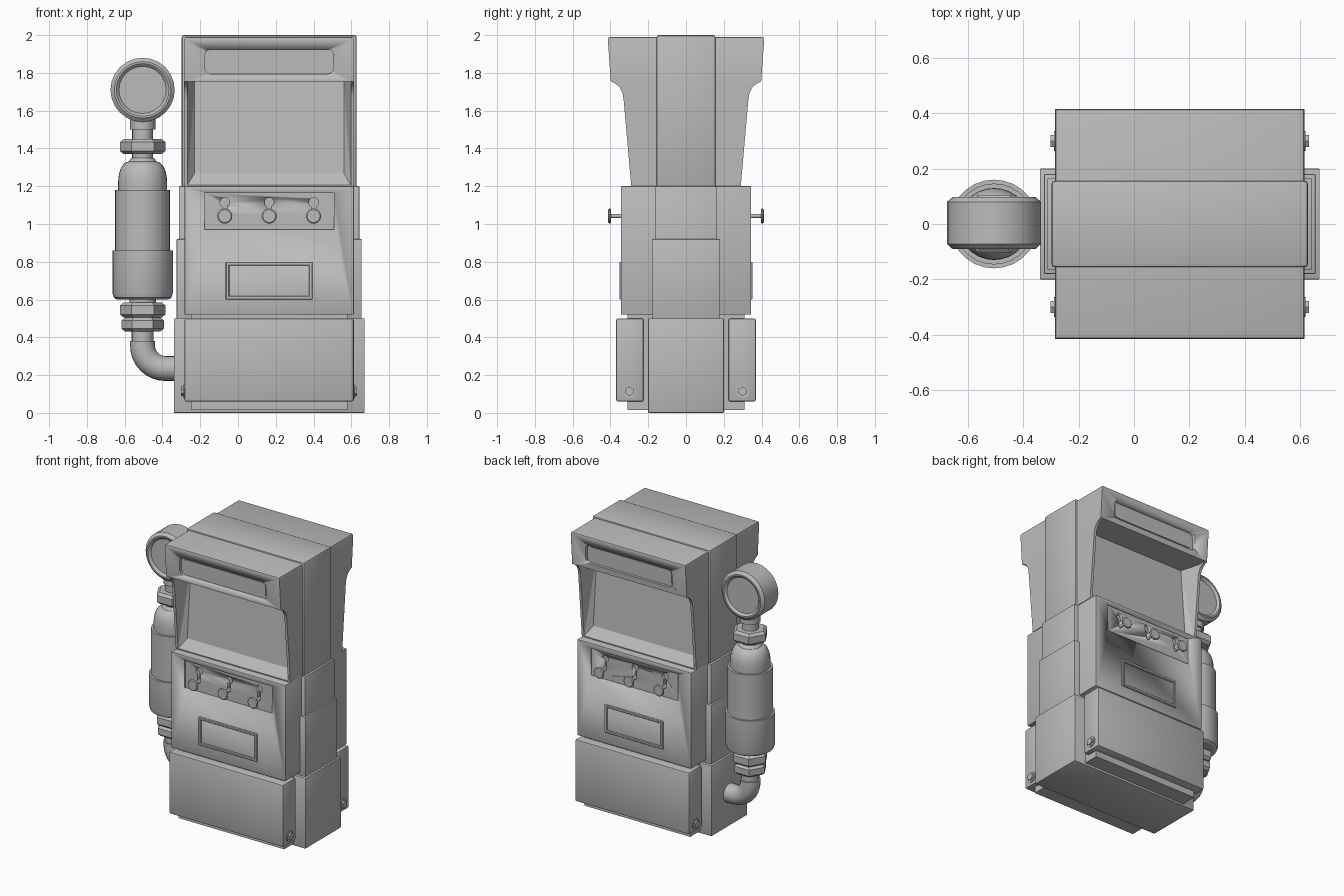
import bpy, bmesh, math
from mathutils import Vector, Matrix

if "Cube" in bpy.data.objects:
    bpy.data.objects.remove(bpy.data.objects["Cube"])

CX = 0.165          # centre of the cabinet in x
PX = -0.505         # axis of the pipe assembly in x
grey = bpy.data.materials.new("plain grey")
grey.diffuse_color = (0.5, 0.5, 0.5, 1)
grey.use_nodes = True
grey.node_tree.nodes["Principled BSDF"].inputs["Base Color"].default_value = grey.diffuse_color


def finish(name, bm, smooth=30):
    bmesh.ops.recalc_face_normals(bm, faces=bm.faces[:])
    me = bpy.data.meshes.new(name)
    bm.to_mesh(me)
    bm.free()
    me.materials.append(grey)
    ob = bpy.data.objects.new(name, me)
    bpy.context.collection.objects.link(ob)
    if smooth:
        bpy.ops.object.select_all(action='DESELECT')
        ob.select_set(True)
        bpy.context.view_layer.objects.active = ob
        bpy.ops.object.shade_smooth_by_angle(angle=math.radians(smooth))
    return ob


def box(name, x, y, z, bevel=0.0, seg=2, only_y=False):
    """Box from (min, max) pairs; only_y rounds just the edges running along y."""
    bm = bmesh.new()
    bmesh.ops.create_cube(bm, size=1)
    for v in bm.verts:
        v.co = Vector([(a[0] + a[1]) / 2 + c * (a[1] - a[0]) for a, c in zip((x, y, z), v.co)])
    if bevel:
        edges = [e for e in bm.edges if not only_y or
                 abs(e.verts[0].co.y - e.verts[1].co.y) > 1e-5]
        bmesh.ops.bevel(bm, geom=edges, offset=bevel, segments=seg, profile=0.5, affect='EDGES')
    return finish(name, bm)


def span(s, a, b):
    return tuple(sorted((s * a, s * b)))


def lathe(name, profile, n, loc, axis='Z', smooth=30, turn=0.0):
    """Closed turned part from (radius, height) points."""
    bm = bmesh.new()
    rings = [[bm.verts.new((r * math.cos(turn + 2 * math.pi * i / n),
                            r * math.sin(turn + 2 * math.pi * i / n), h)) for i in range(n)]
             for r, h in profile]
    for a, b in zip(rings, rings[1:]):
        for i in range(n):
            bm.faces.new((a[i], a[(i + 1) % n], b[(i + 1) % n], b[i]))
    bm.faces.new(rings[0])
    bm.faces.new(rings[-1])
    rot = {'Z': Matrix.Identity(4), 'Y': Matrix.Rotation(-math.pi / 2, 4, 'X'),
           'X': Matrix.Rotation(math.pi / 2, 4, 'Y')}[axis]
    bm.transform(Matrix.Translation(loc) @ rot)
    return finish(name, bm, smooth)


def hull(name, points):
    bm = bmesh.new()
    for p in points:
        bm.verts.new(p)
    bmesh.ops.convex_hull(bm, input=bm.verts[:])
    bmesh.ops.dissolve_limit(bm, angle_limit=0.01, verts=bm.verts[:], edges=bm.edges[:])
    return finish(name, bm, 0)


def cut(ob, cutters):
    for c in cutters:
        m = ob.modifiers.new("cut", 'BOOLEAN')
        m.operation, m.solver, m.object = 'DIFFERENCE', 'EXACT', c
        c.hide_render = True
    dg = bpy.context.evaluated_depsgraph_get()
    me = bpy.data.meshes.new_from_object(ob.evaluated_get(dg))
    ob.modifiers.clear()
    ob.data = me
    for c in cutters:
        bpy.data.objects.remove(c)


# Stepped central spine, narrowing upward
for name, hw, hy, z in (("spine_foot", 0.505, 0.2, (0, 0.5)),
                        ("spine_lower", 0.49, 0.18, (0.48, 0.92)),
                        ("spine_middle", 0.478, 0.165, (0.5, 1.2)),
                        ("spine_top", 0.463, 0.156, (1.18, 2.0))):
    box(name, (CX - hw, CX + hw), (-hy, hy), z, 0.012 if name == "spine_top" else 0.004)

# Head: flared side profile pulled across x
half = [(0.29, 1.2), (0.33, 1.655), (0.335, 1.69), (0.35, 1.722), (0.372, 1.742),
        (0.398, 1.755), (0.415, 1.99)]
outline = half + [(-y, z) for y, z in reversed(half)]
bm = bmesh.new()
face = bm.faces.new([bm.verts.new((CX - 0.45, y, z)) for y, z in outline])
ext = bmesh.ops.extrude_face_region(bm, geom=[face])
for v in ext["geom"]:
    if isinstance(v, bmesh.types.BMVert):
        v.co.x += 0.9
rim = [e for e in bm.edges if all(v.co.z > 1.9 for v in e.verts)]
bmesh.ops.bevel(bm, geom=rim, offset=0.012, segments=2, profile=0.5, affect='EDGES')
head = finish("head", bm)

# Screen pockets and header slots on both faces
cutters = []
for s in (-1, 1):
    pts = []
    for w, zb, yb, yt in ((0.395, 1.27, 0.24, 0.2), (0.432, 1.207, 0.29, 0.335),
                          (0.432, 1.207, 0.5, 0.5)):
        for x in (CX - w, CX + w):
            pts += [(x, s * yb, zb), (x, s * yt, 1.755)]
    cutters.append(hull("pocket_cutter", pts))
    cutters.append(box("slot_cutter", (CX - 0.34, CX + 0.34), span(s, 0.382, 0.5),
                       (1.795, 1.925), 0.03, 3, True))
cut(head, cutters)

# Middle cabinet with recessed control panels and keyhole slots
cabinet = box("cabinet", (CX - 0.448, CX + 0.448), (-0.345, 0.345), (0.52, 1.2), 0.004)
cutters = []
for s in (-1, 1):
    cutters.append(box("panel_cutter", (CX - 0.343, CX + 0.343), span(s, 0.335, 0.4),
                       (0.97, 1.165)))
    for dx in (-0.235, 0, 0.235):
        x = CX + dx
        cutters.append(lathe("hole_cutter", [(0.026, -0.06), (0.026, 0.06)], 16,
                             (x, s * 0.37, 1.115), 'Y'))
        cutters.append(box("slot_cutter", (x - 0.012, x + 0.012), span(s, 0.31, 0.43),
                           (1.05, 1.11)))
cut(cabinet, cutters)

# Inner core that shows in the gaps and below the foot boxes
box("kick_plinth", (CX - 0.415, CX + 0.415), (-0.31, 0.31), (0.015, 0.53))

for s in (-1, 1):
    side = "front" if s < 0 else "back"
    # Foot boxes
    box(side + "_foot_box", (CX - 0.448, CX + 0.448), span(s, 0.225, 0.37), (0.06, 0.5), 0.01)
    # Framed window: four bars round a plate
    for x, z in (((-0.23, 0.23), (0.78, 0.8)), ((-0.23, 0.23), (0.6, 0.62)),
                 ((-0.23, -0.21), (0.6, 0.8)), ((0.21, 0.23), (0.6, 0.8))):
        box(side + "_window_bar", (CX + x[0], CX + x[1]), span(s, 0.34, 0.353), z, 0.004, 1)
    # Raised lip around the header slot
    box(side + "_slot_plate", (CX - 0.322, CX + 0.322), span(s, 0.375, 0.388),
        (1.812, 1.908), 0.02, 3, True)
    # Hanging pegs: stem and round head
    for dx in (-0.235, 0, 0.235):
        lathe(side + "_peg", [(0.01, 0.32), (0.01, 0.396), (0.037, 0.398), (0.04, 0.402),
                              (0.04, 0.407), (0.034, 0.412)] if s > 0 else
              [(0.034, -0.412), (0.04, -0.407), (0.04, -0.402), (0.037, -0.398),
               (0.01, -0.396), (0.01, -0.32)], 20, (CX + dx, 0, 1.042), 'Y')
    # Hex bolts with washers on both flanks
    for e in (-1, 1):
        loc = (CX + e * 0.448, s * 0.3, 0.115)
        lathe("washer", [(0.036, -0.006), (0.036, 0.006)], 20, loc, 'X')
        lathe("hex_bolt", [(0.025, -0.018), (0.025, 0.018)], 6, loc, 'X', 0)

# Pressure gauge on the pipe top
lathe("gauge", [(0.125, -0.075), (0.128, -0.08), (0.14, -0.09), (0.15, -0.09), (0.17, -0.072),
                (0.17, 0.08), (0.15, 0.097), (0.14, 0.097), (0.128, 0.088), (0.125, 0.083)],
      24, (PX, 0, 1.71), 'Y')
lathe("gauge_neck", [(0.055, 1.32), (0.055, 1.5), (0.067, 1.5), (0.067, 1.57)], 20, (PX, 0, 0))

# Cylinder with domed shoulder and sleeve
dome = [(0.075 + 0.055 * math.cos(a), 1.22 + 0.11 * math.sin(a))
        for a in [math.pi / 2 * i / 6 for i in range(7)]]
lathe("cylinder", [(0.07, 0.57), (0.07, 0.6), (0.135, 0.6), (0.152, 0.61), (0.16, 0.635),
                   (0.16, 0.86), (0.146, 0.86), (0.146, 1.18), (0.13, 1.18)] + dome
      + [(0.06, 1.35)], 28, (PX, 0, 0))

# Hex nuts with chamfered rims
for name, z0, z1, r in (("top_nut", 1.37, 1.45, 0.12), ("upper_nut", 0.505, 0.585, 0.12),
                        ("lower_nut", 0.43, 0.505, 0.112)):
    lathe(name, [(r - 0.02, z0), (r, z0 + 0.016), (r, z1 - 0.016), (r - 0.02, z1)],
          6, (PX, 0, 0), 'Z', 0)
lathe("pipe_collar", [(0.058, 0.35), (0.058, 0.44)], 20, (PX, 0, 0))

# Elbow pipe swept down and into the cabinet
path = [(PX, 0.38)] + [(PX + 0.12 - 0.12 * math.cos(a), 0.355 - 0.12 * math.sin(a))
                       for a in [math.pi / 2 * i / 8 for i in range(9)]] + [(-0.32, 0.235)]
angles = [0] + [math.pi / 2 * i / 8 for i in range(9)] + [math.pi / 2]
bm = bmesh.new()
rings = []
for (x, z), a in zip(path, angles):
    out = Vector((math.cos(a), 0, math.sin(a)))
    rings.append([bm.verts.new(Vector((x, 0, z)) + 0.066 * (out * math.cos(t) + Vector((0, math.sin(t), 0))))
                  for t in [2 * math.pi * i / 20 for i in range(20)]])
for a, b in zip(rings, rings[1:]):
    for i in range(20):
        bm.faces.new((a[i], a[(i + 1) % 20], b[(i + 1) % 20], b[i]))
bm.faces.new(rings[0])
bm.faces.new(rings[-1])
finish("elbow_pipe", bm)
